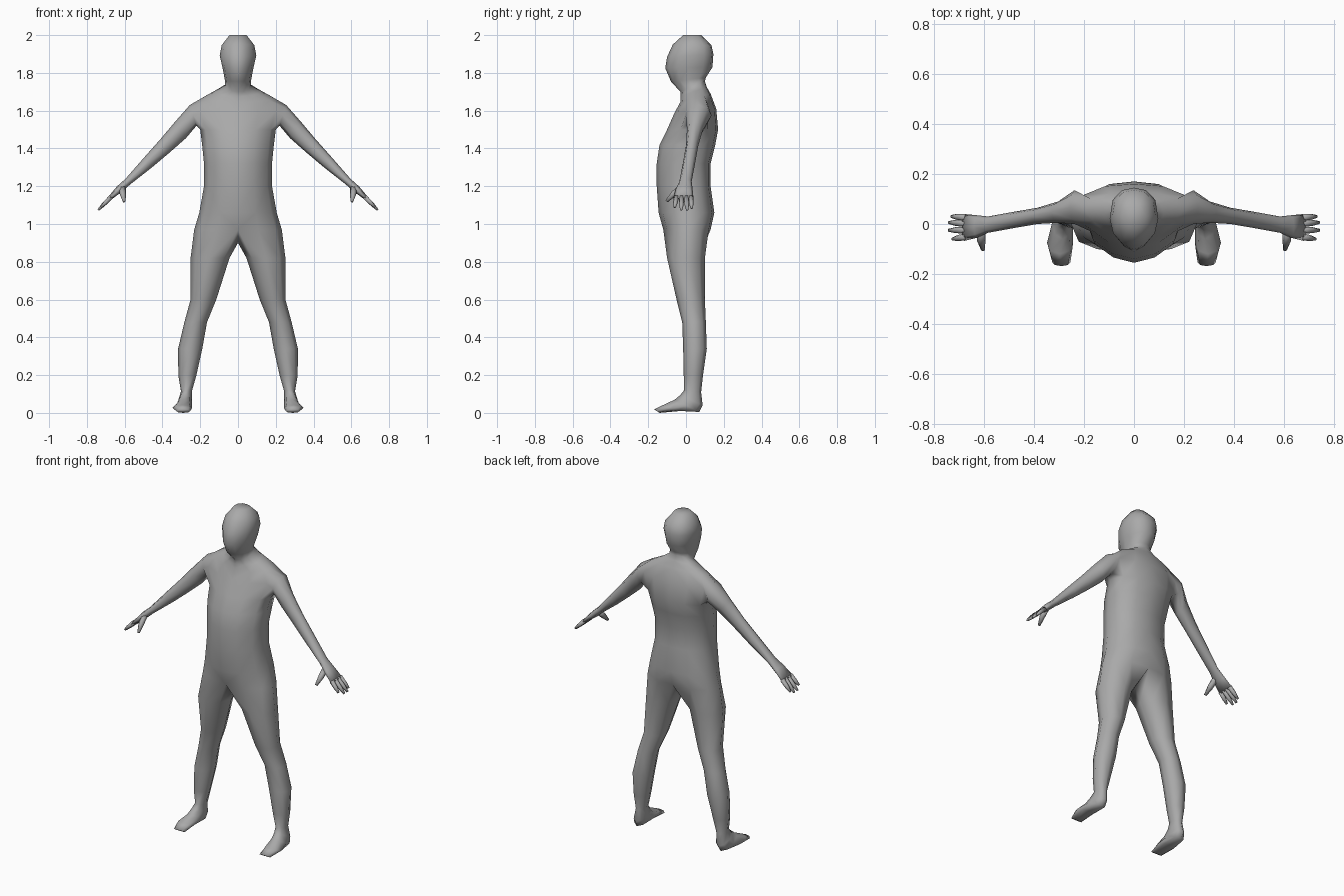
import bpy
import bmesh
from math import sin, cos, pi
from mathutils import Vector

old_cube = bpy.data.objects.get("Cube")
if old_cube:
    bpy.data.objects.remove(old_cube, do_unlink=True)

grey = bpy.data.materials.new("plain grey")
grey.use_nodes = True
colour = (0.4, 0.4, 0.4, 1)
grey.diffuse_color = colour
grey.node_tree.nodes["Principled BSDF"].inputs["Base Color"].default_value = colour


def ring(bm, centre, u, v, sides=8, start=0):
    """Closed elliptical ring of vertices spanned by the half axes u and v."""
    angles = [2 * pi * (i + start) / sides for i in range(sides)]
    return [bm.verts.new(centre + u * cos(a) + v * sin(a)) for a in angles]


def bridge(bm, lower, upper, closed=True):
    """Quads between two rows with equally many vertices."""
    count = len(lower)
    for i in range(count if closed else count - 1):
        j = (i + 1) % count
        bm.faces.new((lower[i], lower[j], upper[j], upper[i]))


def finish(bm, name):
    """Make a smooth, mirrored object of one body half."""
    bmesh.ops.recalc_face_normals(bm, faces=bm.faces)
    mesh = bpy.data.meshes.new(name)
    bm.to_mesh(mesh)
    bm.free()
    for face in mesh.polygons:
        face.use_smooth = True
    mesh.materials.append(grey)
    obj = bpy.data.objects.new(name, mesh)
    bpy.context.scene.collection.objects.link(obj)
    mirror = obj.modifiers.new("mirror halves", 'MIRROR')
    mirror.merge_threshold = 0.001
    return obj


bm = bmesh.new()

# Half outline from the front centre round the side to the back centre
half_outline = [(0, 1), (.46, .85), (.86, .48), (1, 0), (.88, -.6), (.5, -.92), (0, -1)]

# Trunk, neck and head: half width, front y, back y, front z, back z
trunk_rows = [
    (.232, -.12, .13, .97, .97),
    (.205, -.145, .15, 1.06, 1.06),
    (.18, -.155, .13, 1.2, 1.2),
    (.18, -.155, .13, 1.32, 1.32),
    (.19, -.14, .155, 1.42, 1.42),
    (.2, -.1, .17, 1.5, 1.5),
    (.23, -.06, .16, 1.59, 1.61),
    (.19, -.03, .13, 1.645, 1.69),
    (.12, -.03, .11, 1.675, 1.725),
    (.067, -.03, .1, 1.7, 1.755),
    (.07, -.08, .105, 1.755, 1.775),
    (.082, -.11, .14, 1.825, 1.83),
    (.097, -.1, .145, 1.885, 1.9),
    (.086, -.07, .135, 1.95, 1.945),
    (.045, -.015, .08, 2, 2),
]
rows = []
for width, front, back, z_front, z_back in trunk_rows:
    row = []
    for across, forward in half_outline:
        t = (1 - forward) / 2
        row.append(bm.verts.new((width * across, front + (back - front) * t,
                                 z_front + (z_back - z_front) * t)))
    rows.append(row)
for lower, upper in zip(rows, rows[1:]):
    bridge(bm, lower, upper, closed=False)
bm.faces.new(rows[-1])

# Shoulder opening, listed from its top towards the back
low, mid, high = rows[5:8]
opening = [high[3], high[4], mid[4], low[4], low[3], low[2], mid[2], high[2]]
bmesh.ops.delete(bm, geom=[mid[3]], context='VERTS')

# Arm and palm: top x and z, bottom x and z, front y, back y
arm_rows = [
    (.255, 1.63, .22, 1.52, 0, .135),
    (.33, 1.545, .275, 1.455, .005, .09),
    (.41, 1.45, .36, 1.38, 0, .065),
    (.49, 1.36, .455, 1.3, -.015, .05),
    (.595, 1.24, .57, 1.21, -.035, .03),
    (.64, 1.2, .615, 1.17, -.055, .035),
    (.688, 1.143, .67, 1.13, -.068, .04),
]
previous = opening
for top_x, top_z, low_x, low_z, front, back in arm_rows:
    y = (front + back) / 2
    top, bottom = Vector((top_x, y, top_z)), Vector((low_x, y, low_z))
    current = ring(bm, (top + bottom) / 2, (top - bottom) / 2,
                   Vector((0, (back - front) / 2, 0)))
    bridge(bm, previous, current)
    previous = current
bm.faces.new(previous)

# Leg and foot: centre x, half width, front y, back y, front z, back z
leg_rows = [
    (.148, .103, -.1, .1, .82, .82),
    (.183, .068, -.05, .1, .6, .6),
    (.224, .06, -.02, .105, .48, .48),
    (.253, .064, -.015, .11, .34, .34),
    (.268, .048, -.012, .09, .2, .2),
    (.273, .029, -.01, .08, .12, .11),
    (.28, .036, -.03, .088, .095, .04),
    (.285, .042, -.06, .07, .07, .005),
    (.295, .052, -.12, -.03, .042, .01),
    (.29, .036, -.168, -.14, .018, 0),
]
crotch = bm.verts.new((0, .01, .9))
previous = rows[0] + [crotch]
for x, width, front, back, z_front, z_back in leg_rows:
    fore, rear = Vector((x, front, z_front)), Vector((x, back, z_back))
    current = ring(bm, (fore + rear) / 2, (fore - rear) / 2,
                   Vector((width, 0, 0)), start=-1)
    bridge(bm, previous, current)
    previous = current
bm.faces.new(previous)
finish(bm, "body")


def digit(bm, path, radii):
    """Tapered six-sided finger along a short path."""
    path = [Vector(p) for p in path]
    along = (path[-1] - path[0]).normalized()
    u = along.cross(Vector((1, 0, 1))).normalized()
    v = along.cross(u)
    loops = [ring(bm, p, u * r, v * r, sides=6) for p, r in zip(path, radii)]
    for lower, upper in zip(loops, loops[1:]):
        bridge(bm, lower, upper)
    bm.faces.new(loops[0])
    bm.faces.new(loops[-1])


# Four fingers side by side
bm = bmesh.new()
for root_y, tip_y, reach in [(-.051, -.06, .045), (-.024, -.025, .06),
                             (.002, .006, .06), (.026, .03, .05)]:
    root = Vector((.672, root_y, 1.143))
    tip = Vector((.68 + reach, tip_y, 1.134 - reach))
    digit(bm, [root, root.lerp(tip, .6), tip], [.014, .012, .006])
finish(bm, "fingers")

# Thumb pointing forward and down
bm = bmesh.new()
digit(bm, [(.612, -.025, 1.195), (.61, -.065, 1.16), (.603, -.103, 1.12)], [.018, .017, .008])
finish(bm, "thumbs")
